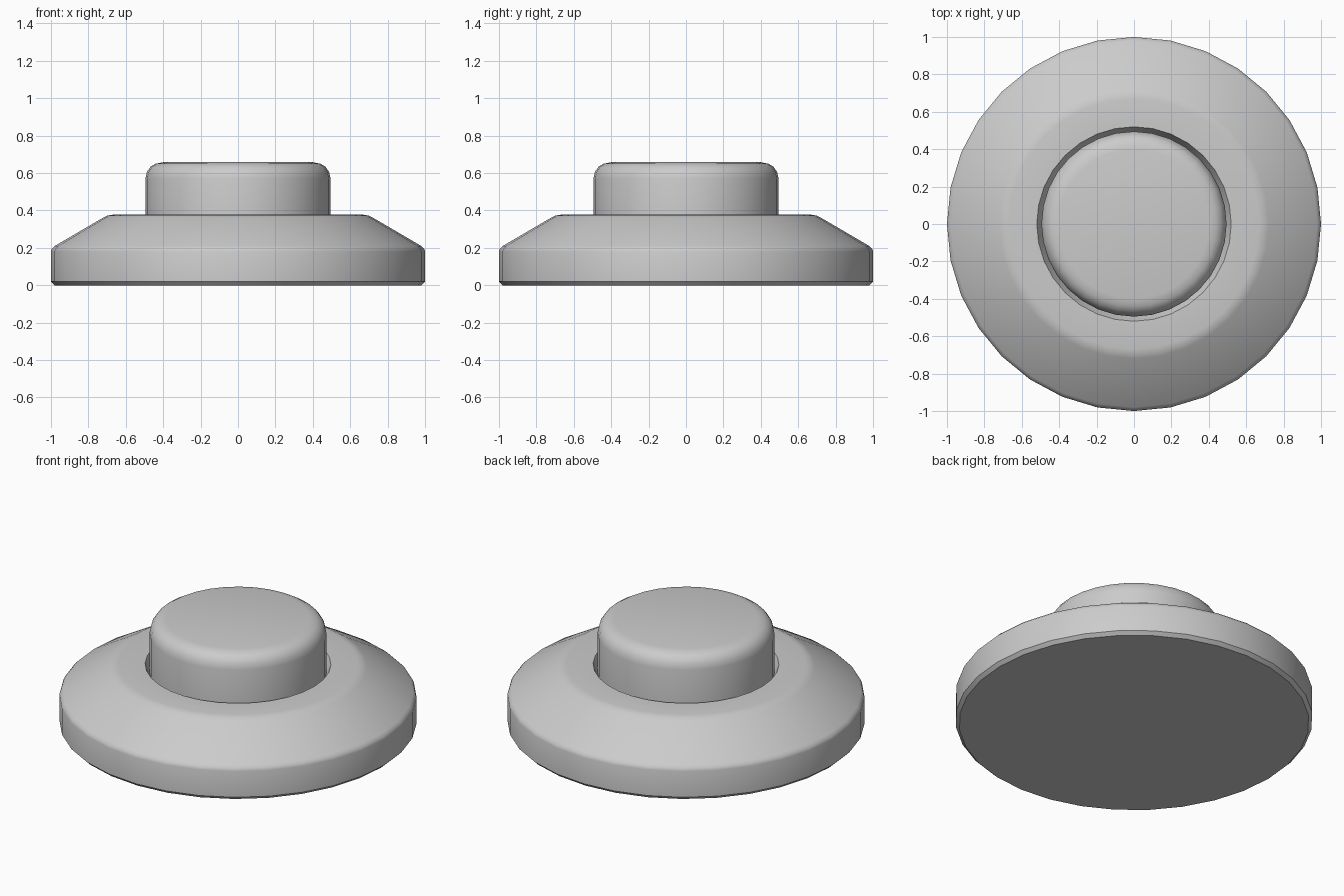
import bpy, bmesh
from math import cos, sin, pi, radians

if "Cube" in bpy.data.objects:
    bpy.data.objects.remove(bpy.data.objects["Cube"])

SIDES = 32


def lathe(name, profile):
    """Revolve (radius, z) points around z; radius-end loops are capped."""
    bm = bmesh.new()
    rings = [[bm.verts.new((r * cos(2 * pi * i / SIDES), r * sin(2 * pi * i / SIDES), z))
              for i in range(SIDES)] for r, z in profile]
    for a, b in zip(rings, rings[1:]):
        for i in range(SIDES):
            j = (i + 1) % SIDES
            bm.faces.new((a[i], a[j], b[j], b[i]))
    bm.faces.new(rings[0][::-1])
    bm.faces.new(rings[-1])
    bmesh.ops.recalc_face_normals(bm, faces=bm.faces)
    mesh = bpy.data.meshes.new(name)
    bm.to_mesh(mesh)
    bm.free()
    ob = bpy.data.objects.new(name, mesh)
    bpy.context.collection.objects.link(ob)
    bpy.ops.object.select_all(action='DESELECT')
    ob.select_set(True)
    bpy.context.view_layer.objects.active = ob
    bpy.ops.object.shade_smooth_by_angle(angle=radians(35))
    return ob


# Sloped housing with chamfered foot and a recess for the button
lathe("base_housing", [
    (0.98, 0.0), (1.0, 0.02), (1.0, 0.18), (0.995, 0.195), (0.98, 0.21),
    (0.72, 0.362), (0.70, 0.372), (0.67, 0.377),
    (0.52, 0.377), (0.495, 0.325)])

# Push button with rounded top edge
lathe("push_button", [
    (0.495, 0.325), (0.495, 0.57), (0.487, 0.606), (0.467, 0.634),
    (0.44, 0.65), (0.40, 0.658)])
